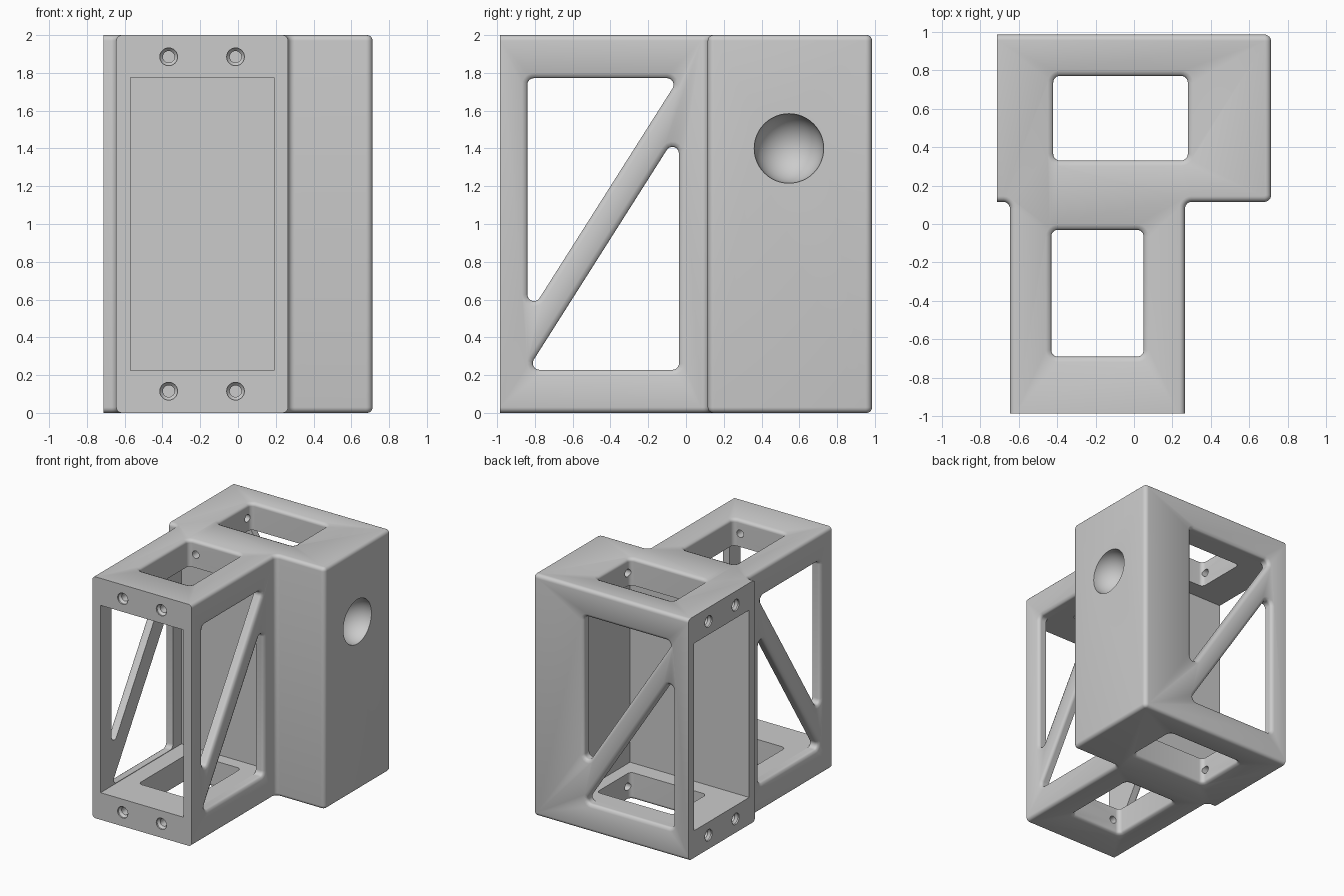
import bpy, bmesh, math
from mathutils import Vector, Matrix

if "Cube" in bpy.data.objects:
    bpy.data.objects.remove(bpy.data.objects["Cube"], do_unlink=True)

grey = bpy.data.materials.new("plain_grey")
grey.use_nodes = True
grey.diffuse_color = (0.6, 0.6, 0.6, 1)
grey.node_tree.nodes["Principled BSDF"].inputs["Base Color"].default_value = (0.6, 0.6, 0.6, 1)

R = 0.035                      # fillet radius used everywhere
X0, X1, Y1 = -0.7125, 0.7125, 0.985
FX0, FX1, STEP = -0.645, 0.265, 0.115
LOW, HIGH = 0.228, 1.772       # window heights


def rounded(points, radii, grow=0.0, seg=6):
    """Counter-clockwise polygon with rounded corners, optionally grown outwards."""
    ring, n = [], len(points)
    for i, r in enumerate(radii):
        p, a, b = (Vector(points[j % n]) for j in (i, i - 1, i + 1))
        d1, d2 = (p - a).normalized(), (b - p).normalized()
        n1, n2 = Vector((d1.y, -d1.x)), Vector((d2.y, -d2.x))
        if r == 0:
            ring.append(p)
            continue
        centre = p - (n1 + n2) * r / (1 + n1.dot(n2))
        turn = math.atan2(n1.cross(n2), n1.dot(n2))
        for k in range(seg + 1):
            ring.append(centre + (r + grow) * (Matrix.Rotation(turn * k / seg, 2) @ n1))
    return ring


def place(axis, d, p):
    return {"x": (d, p[0], p[1]), "y": (p[0], d, p[1]), "z": (p[0], p[1], d)}[axis]


def loft(name, axis, rings):
    """Closed solid through (depth, outline) rings along an axis."""
    bm = bmesh.new()
    loops = [[bm.verts.new(place(axis, d, p)) for p in ring] for d, ring in rings]
    for a, b in zip(loops, loops[1:]):
        for i in range(len(a)):
            bm.faces.new((a[i - 1], a[i], b[i], b[i - 1]))
    bm.faces.new(loops[0])
    bm.faces.new(loops[-1])
    bmesh.ops.recalc_face_normals(bm, faces=bm.faces)
    mesh = bpy.data.meshes.new(name)
    bm.to_mesh(mesh)
    bm.free()
    obj = bpy.data.objects.new(name, mesh)
    bpy.context.collection.objects.link(obj)
    return obj


# Body: stepped outline, fillets on every edge except the two open mounting faces
outline = [(FX0, -Y1), (FX1, -Y1), (FX1, STEP), (X1, STEP),
           (X1, Y1), (X0, Y1), (X0, STEP), (FX0, STEP)]
profile = rounded(outline, [0, 0, -R, R, R, 0, 0, -R])
body = loft("open_frame_body", "z", [(0, profile), (2, profile)])
bm = bmesh.new()
bm.from_mesh(body.data)


def on_mount(e):
    return all(v.co.x < X0 + 0.001 for v in e.verts) or all(v.co.y < -Y1 + 0.001 for v in e.verts)


rims = [e for e in bm.edges if abs(e.verts[0].co.z - e.verts[1].co.z) < 0.001 and not on_mount(e)]
bmesh.ops.bevel(bm, geom=rims, offset=0.03, offset_type="OFFSET", segments=5,
                profile=0.5, affect="EDGES")
bm.to_mesh(body.data)
bm.free()
body.data.materials.append(grey)


def cut(cutter):
    cutter.hide_render = True
    mod = body.modifiers.new("cut", "BOOLEAN")
    mod.operation, mod.solver, mod.object = "DIFFERENCE", "EXACT", cutter
    bpy.context.view_layer.objects.active = body
    bpy.ops.object.modifier_apply(modifier=mod.name)
    bpy.data.objects.remove(cutter, do_unlink=True)


def rect(a0, a1, b0, b1):
    return [(a0, b0), (a1, b0), (a1, b1), (a0, b1)]


def window(axis, points, start, end, flare_end=True):
    """Cut a rounded window whose outer rims are filleted."""
    f = 0.028
    steps = [(f * (1 - math.cos(t)), f * (1 - math.sin(t)))
             for t in (math.pi / 2 * k / 5 for k in range(6))]
    s = 1 if end > start else -1
    # depth runs inwards while the outline shrinks to its true size
    spec = [(start - s * 0.02, f)] + [(start + s * (f - g), f - h) for g, h in
                                      [(b, f - a) for a, b in steps]]
    spec = [(start - s * 0.02, f)] + [(start + s * (f - b), a) for a, b in reversed(steps)][::-1]
    spec = [(start - s * 0.02, f)] + [(start + s * (f - b), f - f * math.sqrt(max(0, 1 - (b / f) ** 2)))
                                      for a, b in steps]
    if flare_end:
        spec += [(start + end - d, g) for d, g in reversed(spec)]
    else:
        spec.append((end, 0))
    radii = [R] * len(points)
    cut(loft("window_cutter", axis, [(d, rounded(points, radii, g)) for d, g in spec]))


# Pockets open to the front and to the right-hand side
pocket = rect(-0.57, 0.19, 0.224, 1.776)
cut(loft("front_pocket", "y", [(-1.2, pocket), (0.075, pocket)]))
pocket = rect(0.19, 0.91, 0.224, 1.776)
cut(loft("rear_pocket", "x", [(-1, pocket), (0.38, pocket)]))

# Openings through the top and bottom plates
window("z", rect(-0.43, 0.05, -0.69, -0.03), 0, 2)
window("z", rect(-0.42, 0.28, 0.33, 0.77), 0, 2)

# Triangular windows leaving a diagonal brace
GAP = 0.278
window("x", [(-0.84, LOW + GAP), (-0.037, HIGH), (-0.84, HIGH)], FX1, FX0)
window("x", [(-0.84, LOW), (-0.037, LOW), (-0.037, HIGH - GAP)], FX1, FX0)
window("y", [(0.25, LOW + GAP), (0.25, HIGH), (-0.57, HIGH)], Y1, 0.6, False)
window("y", [(-0.57, LOW), (0.25, LOW), (-0.57, HIGH - GAP)], Y1, 0.6, False)


# Countersunk screw holes on both mounting faces
def screw(axis, start, end, u, v):
    def circle(r):
        return [(u + r * math.cos(math.tau * k / 24), v + r * math.sin(math.tau * k / 24))
                for k in range(24)]
    cut(loft("screw_cutter", axis, [(start - 0.02, circle(0.047)), (start + 0.012, circle(0.047)),
                                    (start + 0.03, circle(0.031)), (end, circle(0.031))]))


for z in (0.115, 1.885):
    for side in (-0.177, 0.177):
        screw("y", -Y1, 0.05, -0.19 + side, z)
        screw("x", X0, 0.36, 0.545 + side, z)

# Spherical socket in the thick side
bpy.ops.mesh.primitive_uv_sphere_add(segments=48, ring_count=24, radius=0.184,
                                     location=(X1, 0.545, 1.4))
cut(bpy.context.object)

bpy.ops.object.select_all(action="DESELECT")
body.select_set(True)
bpy.context.view_layer.objects.active = body
bpy.ops.object.shade_smooth_by_angle(angle=math.radians(35))
body.data.materials.clear()
body.data.materials.append(grey)
for poly in body.data.polygons:
    poly.material_index = 0
